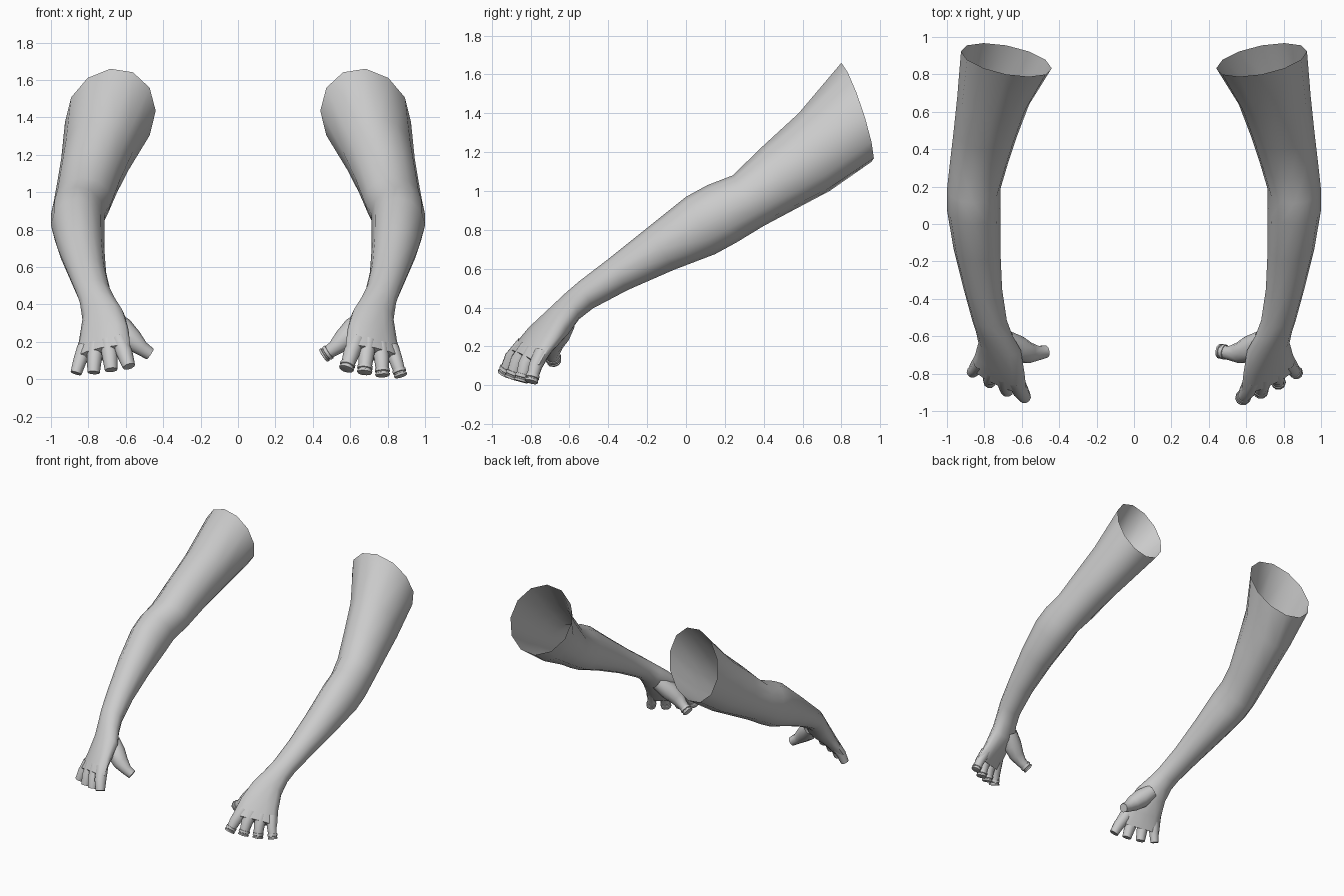
import bpy, bmesh, math
from mathutils import Vector

if "Cube" in bpy.data.objects:
    bpy.data.objects.remove(bpy.data.objects["Cube"])

# arm sections: inner x, outer x, top y, top z, bottom y, bottom z, skew y, skew z
ARM = [
    (.44, .925, .80, 1.66, .955, 1.15, .045, -.03),
    (.56, .945, .58, 1.40, .74, 1.00, .02, -.02),
    (.625, .965, .40, 1.235, .56, .905, .01, -.01),
    (.675, .985, .24, 1.08, .40, .82, 0, 0),
    (.715, 1.0, .11, 1.03, .26, .735, 0, 0),
    (.715, 1.0, 0, .97, .15, .675, 0, 0),
    (.715, .965, -.20, .81, -.06, .595, 0, 0),
    (.705, .91, -.40, .65, -.30, .49, 0, 0),
    (.68, .865, -.55, .535, -.48, .395, 0, 0),
    (.65, .845, -.62, .475, -.55, .34, .01, 0),
    (.605, .832, -.70, .40, -.61, .26, .02, -.01),
    (.585, .85, -.79, .29, -.71, .18, .05, -.03),
    (.575, .88, -.865, .17, -.79, .10, .07, -.03),
]
# digits: path points with radius, from inside the hand to the tip
DIGITS = {
    "index": [(.635, -.83, .21, .045), (.605, -.895, .135, .043), (.583, -.928, .068, .034)],
    "middle": [(.695, -.81, .20, .045), (.685, -.865, .125, .042), (.678, -.893, .050, .034)],
    "ring": [(.76, -.78, .18, .043), (.768, -.825, .11, .040), (.772, -.846, .035, .033)],
    "little": [(.82, -.74, .17, .040), (.845, -.775, .10, .036), (.866, -.793, .032, .030)],
    "thumb": [(.69, -.62, .33, .055), (.625, -.665, .265, .070), (.565, -.69, .21, .058),
              (.515, -.69, .165, .040), (.470, -.682, .135, .034)],
}


def ellipse(c, a, b, n):
    return [c + a * math.cos(2 * math.pi * k / n) + b * math.sin(2 * math.pi * k / n)
            for k in range(n)]


def loft(bm, rings, side, cap_end):
    loops = [[bm.verts.new((p.x * side, p.y, p.z)) for p in r] for r in rings]
    n = len(loops[0])
    for r0, r1 in zip(loops, loops[1:]):
        for k in range(n):
            bm.faces.new((r0[k], r0[(k + 1) % n], r1[(k + 1) % n], r1[k]))
    if cap_end:
        bm.faces.new(loops[-1])


def tube_rings(path, n=10):
    pts = [Vector(p[:3]) for p in path]
    rings = []
    for i, p in enumerate(pts):
        t = (pts[min(i + 1, len(pts) - 1)] - pts[max(i - 1, 0)]).normalized()
        u = t.cross(Vector((0, 1, 0))).normalized()
        rings.append(ellipse(p, u * path[i][3], t.cross(u) * path[i][3], n))
    return rings


def finish(bm, name, angle):
    bmesh.ops.recalc_face_normals(bm, faces=bm.faces)
    me = bpy.data.meshes.new(name)
    bm.to_mesh(me)
    bm.free()
    ob = bpy.data.objects.new(name, me)
    bpy.context.collection.objects.link(ob)
    bpy.ops.object.select_all(action='DESELECT')
    ob.select_set(True)
    bpy.context.view_layer.objects.active = ob
    bpy.ops.object.shade_smooth_by_angle(angle=math.radians(angle))


def cuff_path(path):
    # stepped collar around the cut end of a digit
    tip, prev = Vector(path[-1][:3]), Vector(path[-2][:3])
    d, r = (tip - prev).normalized(), path[-1][3]
    steps = [(-.024, .9), (-.022, 1.2), (-.006, 1.22), (-.003, 1.06),
             (.003, 1.06), (.005, 1.2), (.016, 1.16), (.018, .9)]
    return [(*(tip + d * s), r * f) for s, f in steps]


for side, label in ((1, "left"), (-1, "right")):
    # arm, open at the shoulder and closed across the knuckles
    rings = []
    for xi, xo, ty, tz, by, bz, sy, sz in ARM:
        c = Vector(((xi + xo) / 2, (ty + by) / 2, (tz + bz) / 2))
        a = Vector(((xo - xi) / 2, sy, sz))
        b = Vector((0, (ty - by) / 2, (tz - bz) / 2))
        rings.append(ellipse(c, a, b, 12))
    bm = bmesh.new()
    loft(bm, rings, side, True)
    finish(bm, label + "_arm", 60)

    for digit, path in DIGITS.items():
        # cut-off finger stubs
        bm = bmesh.new()
        loft(bm, tube_rings(path), side, True)
        finish(bm, f"{label}_{digit}_stub", 50)
        # collars only on one hand
        if side == 1:
            bm = bmesh.new()
            loft(bm, tube_rings(cuff_path(path)), side, True)
            finish(bm, f"{label}_{digit}_cuff", 40)
